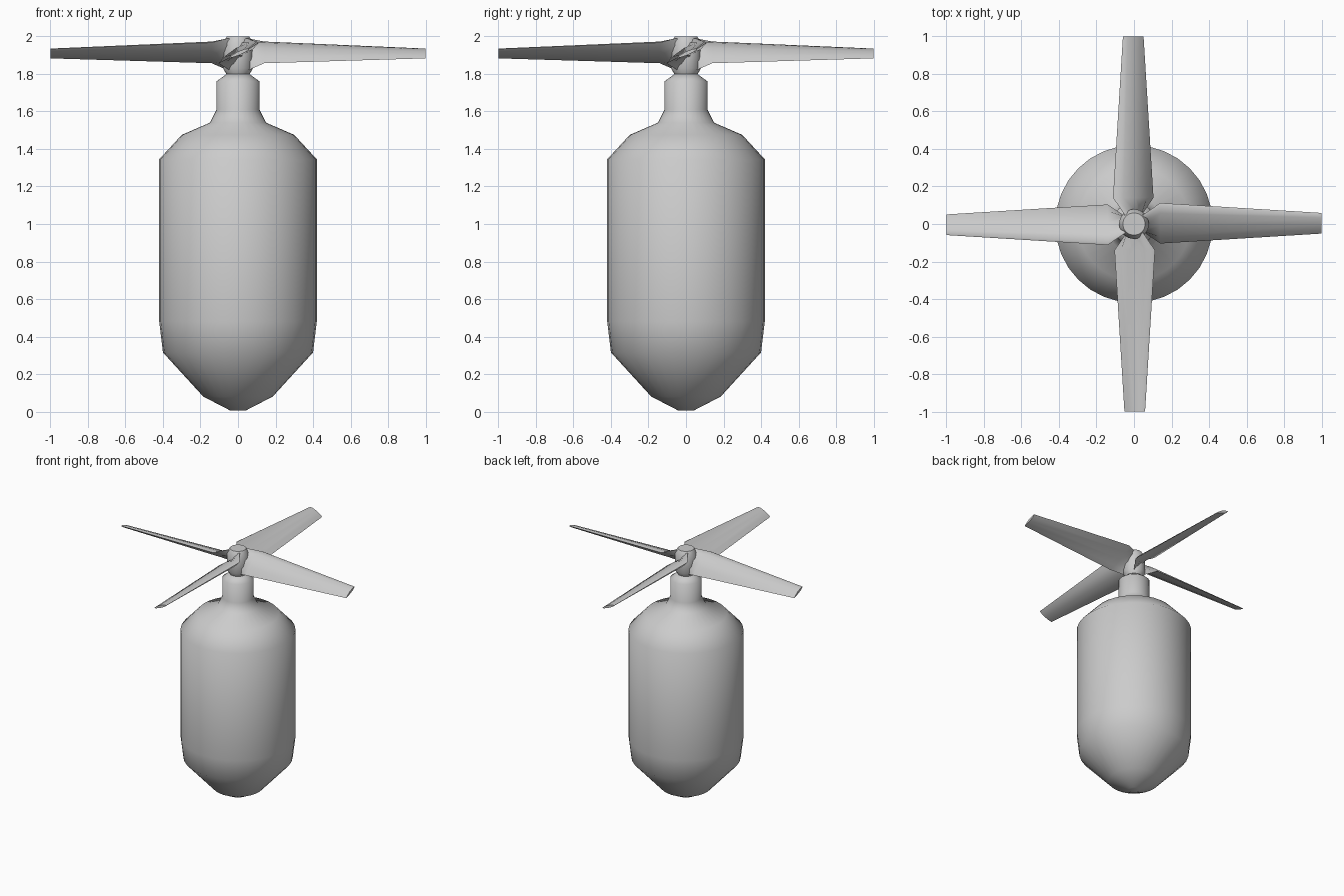
import bpy, bmesh, math
from mathutils import Matrix, Vector

if "Cube" in bpy.data.objects:
    bpy.data.objects.remove(bpy.data.objects["Cube"])

# Single light grey material
GREY = (0.6, 0.6, 0.6, 1.0)
mat = bpy.data.materials.new("light grey")
mat.use_nodes = True
mat.diffuse_color = GREY
mat.node_tree.nodes["Principled BSDF"].inputs["Base Color"].default_value = GREY


def make_object(name, bm, angle):
    bmesh.ops.recalc_face_normals(bm, faces=bm.faces)
    mesh = bpy.data.meshes.new(name)
    bm.to_mesh(mesh)
    bm.free()
    mesh.materials.append(mat)
    obj = bpy.data.objects.new(name, mesh)
    bpy.context.collection.objects.link(obj)
    bpy.ops.object.select_all(action='DESELECT')
    obj.select_set(True)
    bpy.context.view_layer.objects.active = obj
    bpy.ops.object.shade_smooth_by_angle(angle=math.radians(angle))
    return obj


def loft(bm, rings):
    """Skin a list of closed point rings and cap both ends."""
    loops = [[bm.verts.new(p) for p in ring] for ring in rings]
    for a, b in zip(loops, loops[1:]):
        n = len(a)
        for i in range(n):
            j = (i + 1) % n
            bm.faces.new((a[i], a[j], b[j], b[i]))
    bm.faces.new(loops[0])
    bm.faces.new(loops[-1])


def lathe(name, profile, segments, angle):
    bm = bmesh.new()
    loft(bm, [[(r * math.cos(2 * math.pi * i / segments),
                r * math.sin(2 * math.pi * i / segments), z)
               for i in range(segments)] for r, z in profile])
    return make_object(name, bm, angle)


# Capsule body with shoulders and neck
lathe("body", [(0.04, 0.005), (0.185, 0.08), (0.40, 0.315), (0.42, 0.48),
               (0.42, 1.345), (0.30, 1.475), (0.15, 1.54), (0.115, 1.61),
               (0.115, 1.76), (0.06, 1.80)], 32, 60)

# Rotor hub
lathe("rotor_hub", [(0.06, 1.795), (0.08, 1.83), (0.08, 1.965), (0.06, 2.0)], 16, 60)

# Blade cross-section: (position along chord -1..1, thickness factor)
SECTION = [(-1, 0), (-0.6, 0.6), (0, 1), (0.6, 0.8), (0.93, 0.35),
           (1, 0), (0.6, -0.6), (0, -0.7), (-0.6, -0.4)]
# Stations: radius, half chord across, half chord up, centre height, half thickness
STATIONS = [(0.02, 0.035, 0.085, 1.905, 0.022), (0.055, 0.05, 0.085, 1.905, 0.03),
            (0.14, 0.108, 0.055, 1.912, 0.03), (1.0, 0.055, 0.025, 1.908, 0.012)]


def blade_ring(station):
    r, dy, dz, zc, thick = station
    chord = Vector((0, dy, dz))
    normal = Vector((0, -dz, dy)).normalized()
    centre = Vector((r, 0.004, zc))
    return [centre + chord * c + normal * thick * t for c, t in SECTION]


# Four pitched blades around the hub
for i, side in enumerate(("left", "back", "right", "front")):
    bm = bmesh.new()
    loft(bm, [blade_ring(s) for s in STATIONS])
    bmesh.ops.transform(bm, matrix=Matrix.Rotation(i * math.pi / 2, 4, 'Z'), verts=bm.verts)
    make_object(side + "_blade", bm, 50)
